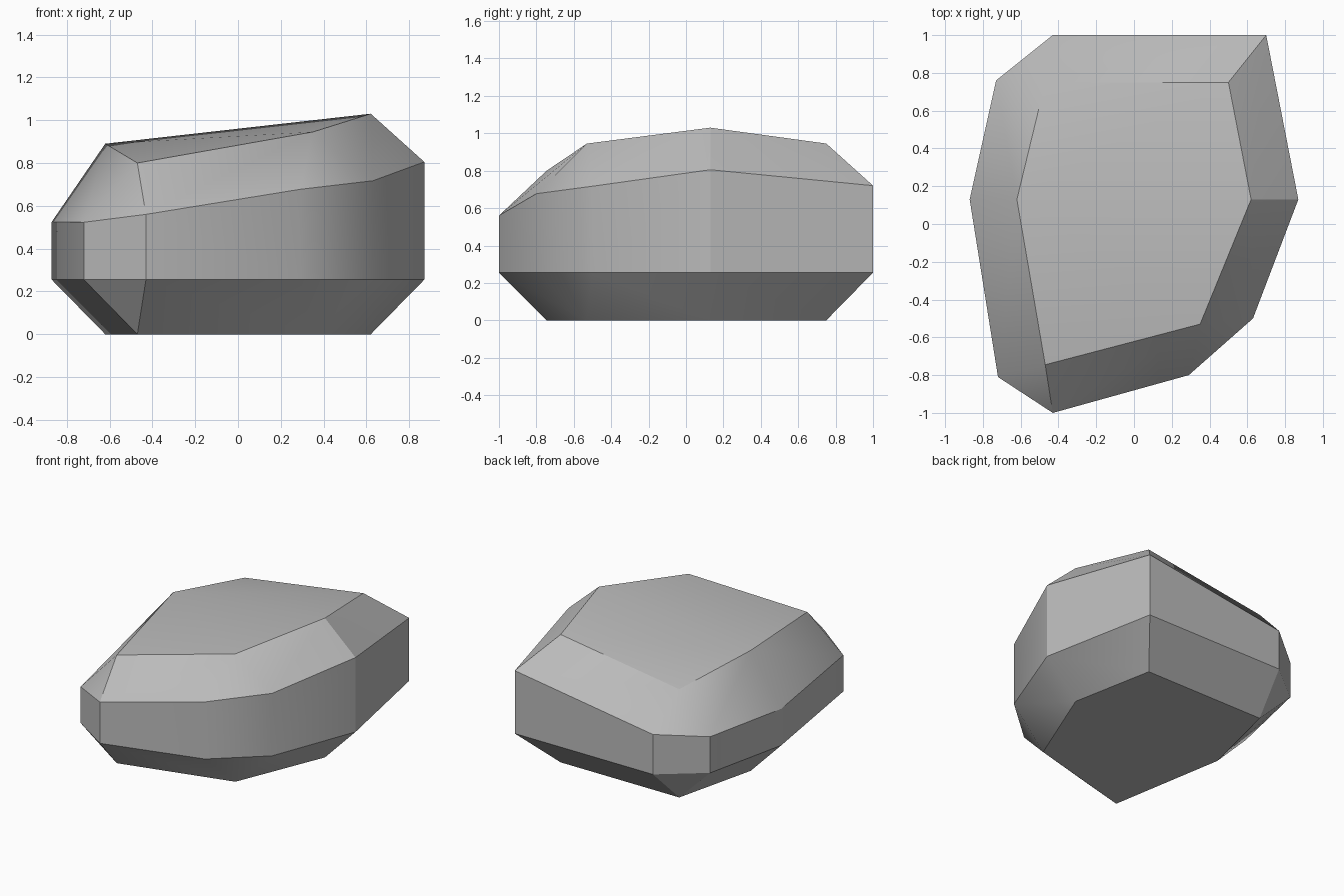
import bpy
import bmesh
import math

cube = bpy.data.objects.get("Cube")
if cube:
    bpy.data.objects.remove(cube, do_unlink=True)

# Widest outline of the boulder: x, y, height of the upper rim
RIM = [(-0.43, 1.0, 0.55), (0.70, 1.0, 0.72), (0.87, 0.13, 0.805),
       (0.63, -0.50, 0.717), (0.29, -0.80, 0.677), (-0.43, -1.0, 0.56),
       (-0.72, -0.81, 0.523), (-0.87, 0.13, 0.525), (-0.73, 0.76, 0.522)]
# Smaller outline shared by the tilted crown and the flat base
CROWN = [(-0.47, 0.75, 0.80), (0.50, 0.75, 0.945), (0.62, 0.13, 1.03),
         (0.35, -0.53, 0.945), (-0.47, -0.745, 0.80), (-0.62, 0.13, 0.89)]
LOWER_RIM = 0.255

# Stone colour
stone = bpy.data.materials.new("stone grey")
stone.use_nodes = True
grey = (0.5, 0.5, 0.5, 1.0)
stone.diffuse_color = grey
stone.node_tree.nodes["Principled BSDF"].inputs["Base Color"].default_value = grey

# Wrap all outlines in one convex faceted skin
bm = bmesh.new()
for outline, low in ((RIM, LOWER_RIM), (CROWN, 0.0)):
    for x, y, z in outline:
        bm.verts.new((x, y, z))
        bm.verts.new((x, y, low))
bmesh.ops.convex_hull(bm, input=bm.verts[:])
bmesh.ops.dissolve_limit(bm, angle_limit=math.radians(1),
                         verts=bm.verts[:], edges=bm.edges[:])
bmesh.ops.recalc_face_normals(bm, faces=bm.faces[:])

mesh = bpy.data.meshes.new("boulder")
bm.to_mesh(mesh)
bm.free()
mesh.materials.append(stone)
boulder = bpy.data.objects.new("boulder", mesh)
bpy.context.collection.objects.link(boulder)

# Soft shading across gentle bends, crisp ridges elsewhere
bpy.ops.object.select_all(action='DESELECT')
boulder.select_set(True)
bpy.context.view_layer.objects.active = boulder
bpy.ops.object.shade_smooth_by_angle(angle=math.radians(30))
